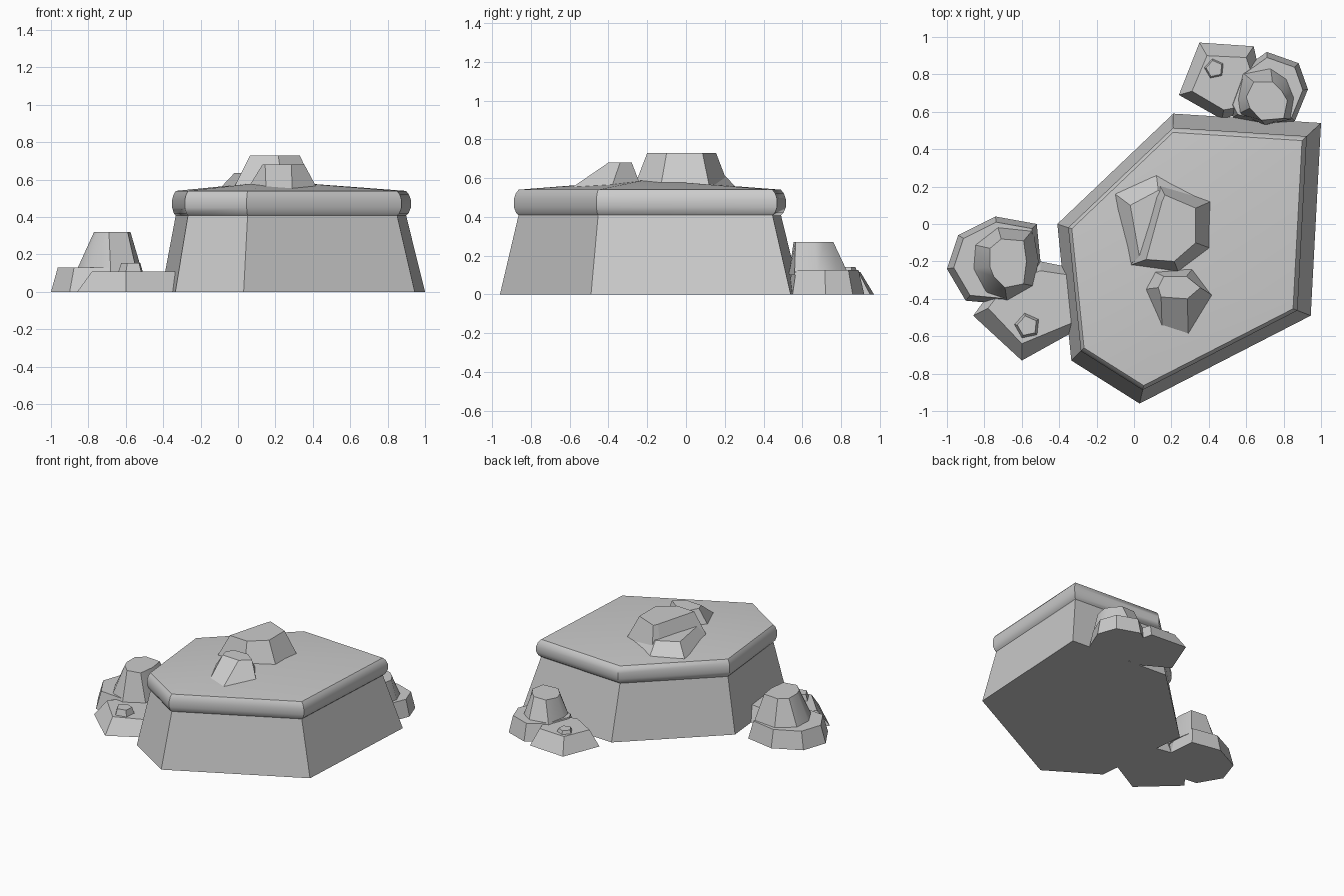
import bpy, bmesh, math


def loft(name, rings, angle=None, apex=None):
    """Closed solid through rings of equal vertex count, listed bottom to top."""
    bm = bmesh.new()
    loops = [[bm.verts.new(p) for p in ring] for ring in rings]
    n = len(loops[0])
    for a, b in zip(loops, loops[1:]):
        for i in range(n):
            j = (i + 1) % n
            bm.faces.new((a[i], a[j], b[j], b[i]))
    bm.faces.new(loops[0])
    if apex:
        tip = bm.verts.new(apex)
        for i in range(n):
            bm.faces.new((loops[-1][i], loops[-1][(i + 1) % n], tip))
    else:
        bm.faces.new(loops[-1])
    bmesh.ops.recalc_face_normals(bm, faces=bm.faces)
    mesh = bpy.data.meshes.new(name)
    bm.to_mesh(mesh)
    bm.free()
    ob = bpy.data.objects.new(name, mesh)
    bpy.context.collection.objects.link(ob)
    if angle:
        bpy.ops.object.select_all(action='DESELECT')
        ob.select_set(True)
        bpy.context.view_layer.objects.active = ob
        bpy.ops.object.shade_smooth_by_angle(angle=math.radians(angle))
    return ob


def at(points, z):
    return [(x, y, z) for x, y in points]


def scaled(points, k, z, c):
    return [(c[0] + (x - c[0]) * k, c[1] + (y - c[1]) * k, z) for x, y in points]


# Plateau: tapering six-sided body
outline = [(-0.41, 0), (-0.335, -0.73), (0.03, -0.96), (0.945, -0.49), (1.0, 0.54), (0.21, 0.59)]
centre = (0.2, -0.2)
loft("plateau_body", [at(outline, 0), scaled(outline, 0.87, 0.42, centre)])

# Rounded rim with a shallow peaked top
profile = [(0.868, 0.405), (0.89, 0.42), (0.905, 0.45), (0.905, 0.492), (0.893, 0.52), (0.873, 0.54)]
loft("plateau_rim", [scaled(outline, k, z, centre) for k, z in profile], 40, (0.2, -0.2, 0.592))

# Large top rock with a lower ledge on its left
base = [(-0.03, -0.22), (0.24, -0.27), (0.41, -0.13), (0.415, 0.12), (0.12, 0.26), (-0.10, 0.16)]
loft("summit_rock_ledge", [at(base, 0.55),
     at([(0.03, -0.18), (0.21, -0.20), (0.35, -0.1), (0.35, 0.08), (0.13, 0.18), (-0.02, 0.10)], 0.635)])
base = [(-0.02, -0.22), (0.24, -0.265), (0.41, -0.13), (0.41, 0.12), (0.13, 0.22), (0.10, 0.16)]
loft("summit_rock", [at(base, 0.56),
     at([(0.065, -0.19), (0.215, -0.2), (0.33, -0.1), (0.33, 0.085), (0.165, 0.155), (0.15, 0.12)], 0.73)])

# Small top rock
loft("summit_rock_small", [
     at([(0.05, -0.35), (0.15, -0.56), (0.29, -0.59), (0.425, -0.385), (0.32, -0.23), (0.10, -0.25)], 0.55),
     at([(0.13, -0.34), (0.145, -0.39), (0.285, -0.40), (0.355, -0.34), (0.28, -0.28), (0.16, -0.28)], 0.68)])

# Left boulder: low skirt and taller cone
skirt = [(-1.0, -0.24), (-0.9, -0.41), (-0.68, -0.43), (-0.53, -0.34),
         (-0.5, -0.2), (-0.52, 0.0), (-0.74, 0.04), (-0.94, -0.06)]
loft("left_boulder_skirt", [at(skirt, 0), scaled(skirt, 0.87, 0.13, (-0.72, -0.19))])
cone = [(-0.87, -0.24), (-0.8, -0.37), (-0.68, -0.41), (-0.54, -0.33),
        (-0.51, -0.2), (-0.54, -0.03), (-0.73, -0.01), (-0.86, -0.11)]
loft("left_boulder", [at(cone, 0.1),
     at([(-0.77, -0.23), (-0.75, -0.28), (-0.69, -0.34), (-0.59, -0.32),
         (-0.575, -0.2), (-0.59, -0.09), (-0.71, -0.08), (-0.77, -0.13)], 0.32)], 35)

# Left flat stone
slab = [(-0.86, -0.49), (-0.6, -0.73), (-0.33, -0.58), (-0.30, -0.24), (-0.5, -0.2), (-0.72, -0.3)]
loft("left_flat_stone", [at(slab, 0),
     at([(-0.78, -0.45), (-0.6, -0.64), (-0.31, -0.52), (-0.30, -0.28), (-0.5, -0.25), (-0.68, -0.32)], 0.11)])

# Back boulder: low skirt and taller cone
skirt = [(0.5, 0.63), (0.53, 0.57), (0.70, 0.525), (0.86, 0.55), (0.93, 0.72), (0.88, 0.86), (0.71, 0.92), (0.57, 0.82)]
loft("back_boulder_skirt", [at(skirt, 0), scaled(skirt, 0.87, 0.125, (0.72, 0.69))])
cone = [(0.55, 0.66), (0.56, 0.59), (0.70, 0.53), (0.84, 0.56), (0.86, 0.68), (0.82, 0.78), (0.73, 0.84), (0.58, 0.81)]
loft("back_boulder", [at(cone, 0.1),
     at([(0.6, 0.68), (0.62, 0.62), (0.68, 0.555), (0.80, 0.565),
         (0.82, 0.66), (0.79, 0.71), (0.74, 0.76), (0.64, 0.76)], 0.27)], 35)

# Back flat stone
slab = [(0.24, 0.69), (0.47, 0.56), (0.66, 0.62), (0.66, 0.86), (0.64, 0.95), (0.35, 0.97)]
loft("back_flat_stone", [at(slab, 0),
     at([(0.31, 0.71), (0.48, 0.61), (0.64, 0.64), (0.62, 0.83), (0.60, 0.89), (0.39, 0.90)], 0.115)])

# Pentagonal pebbles on the flat stones
for name, x, y, r, z in (("left_pebble", -0.57, -0.545, 0.073, 0.155), ("back_pebble", 0.43, 0.83, 0.06, 0.14)):
    ring = [(x + r * math.cos(math.radians(90 + 72 * i + 12)),
             y + r * math.sin(math.radians(90 + 72 * i + 12))) for i in range(5)]
    loft(name, [at(ring, 0.1), scaled(ring, 0.75, z, (x, y))])
